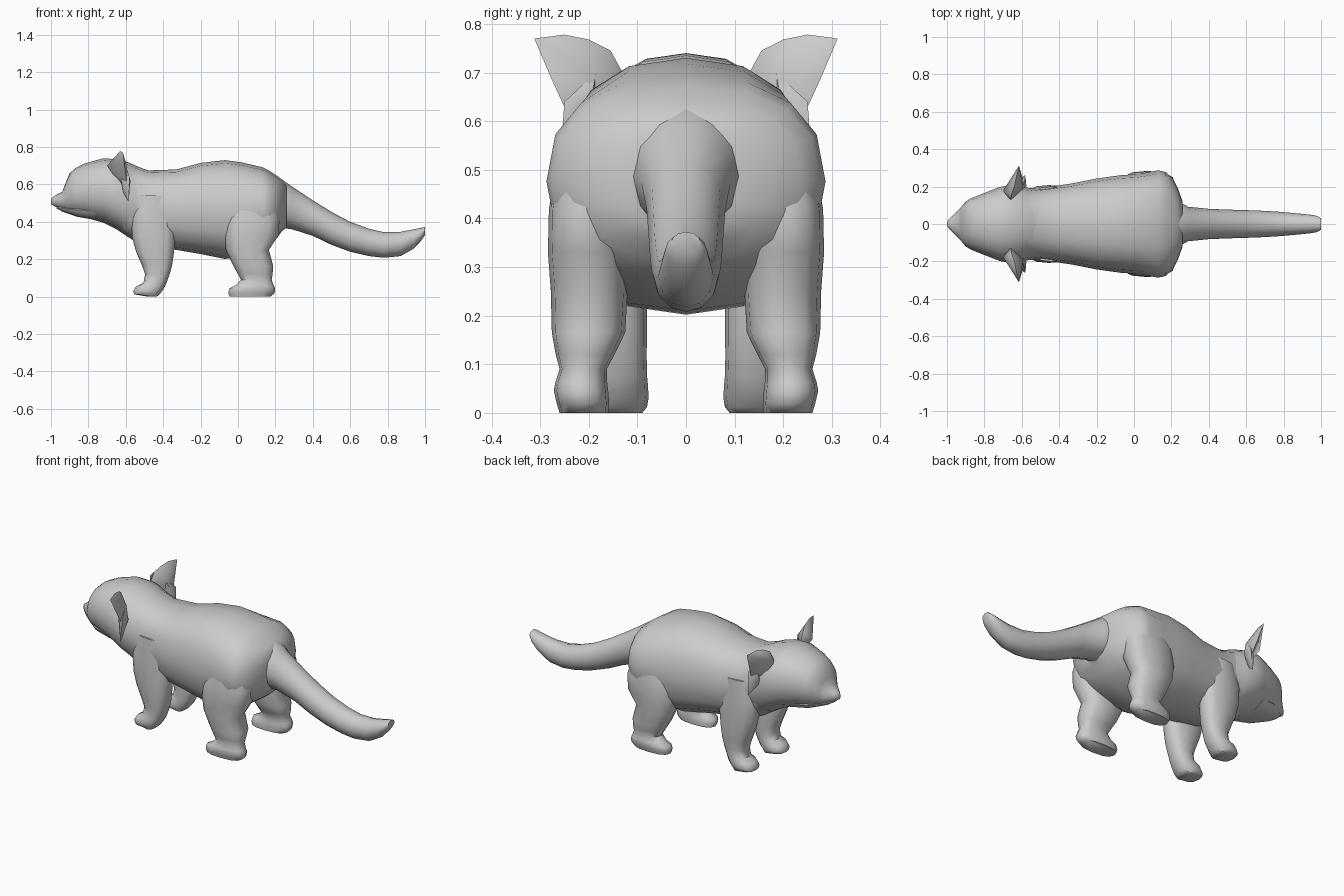
import bpy, bmesh, math
from mathutils import Vector


def finish(name, bm, angle=50):
    bmesh.ops.recalc_face_normals(bm, faces=bm.faces)
    me = bpy.data.meshes.new(name)
    bm.to_mesh(me)
    bm.free()
    ob = bpy.data.objects.new(name, me)
    bpy.context.collection.objects.link(ob)
    bpy.ops.object.select_all(action='DESELECT')
    ob.select_set(True)
    bpy.context.view_layer.objects.active = ob
    bpy.ops.object.shade_smooth_by_angle(angle=math.radians(angle))
    return ob


def oval(n, power):
    pts = []
    for i in range(n):
        a = 2 * math.pi * i / n
        c, s = math.cos(a), math.sin(a)
        pts.append((math.copysign(abs(c) ** (2 / power), c),
                    math.copysign(abs(s) ** (2 / power), s)))
    return pts


def loft(name, rings, angle=50):
    bm = bmesh.new()
    loops = [[bm.verts.new(p) for p in r] for r in rings]
    n = len(loops[0])
    for a, b in zip(loops, loops[1:]):
        for i in range(n):
            j = (i + 1) % n
            bm.faces.new((a[i], a[j], b[j], b[i]))
    bm.faces.new(loops[0])
    bm.faces.new(loops[-1])
    return finish(name, bm, angle)


def long_part(name, sections, n=16, power=2.3):
    # sections: x, top z, bottom z, half width
    return loft(name, [[(x, w * c, (t + b) / 2 + (t - b) / 2 * s)
                        for c, s in oval(n, power)] for x, t, b, w in sections])


def leg(name, sections, side):
    # sections: z, x range, y range
    return loft(name, [[((x0 + x1) / 2 + (x1 - x0) / 2 * c,
                         side * ((y0 + y1) / 2 + (y1 - y0) / 2 * s), z)
                        for c, s in oval(12, 2.6)]
                       for z, x0, x1, y0, y1 in sections])


def shell(name, rim, apexes, side):
    # closed fan shell: one rim, an apex on each face
    bm = bmesh.new()
    vs = [bm.verts.new((x, side * y, z)) for x, y, z in rim]
    for a in apexes:
        v = bm.verts.new((a[0], side * a[1], a[2]))
        for i in range(len(vs)):
            bm.faces.new((vs[i], vs[(i + 1) % len(vs)], v))
    return finish(name, bm, 60)


# Head, from nose to neck
long_part("head", [
    (-1.0, .525, .495, .012), (-.98, .54, .482, .035), (-.94, .56, .465, .075),
    (-.925, .60, .455, .09), (-.90, .66, .445, .12), (-.87, .688, .434, .138),
    (-.82, .712, .424, .158), (-.72, .74, .395, .197), (-.65, .735, .36, .212),
    (-.59, .72, .32, .197), (-.50, .68, .29, .185)], power=2.2)

# Lower jaw
long_part("jaw", [(-.97, .482, .472, .025), (-.94, .49, .455, .055),
                  (-.86, .50, .427, .11), (-.76, .50, .41, .13)], n=12)

# Trunk from neck to rump
long_part("body", [
    (-.62, .725, .34, .19), (-.55, .70, .295, .188), (-.48, .675, .27, .195),
    (-.33, .68, .25, .217), (-.20, .715, .228, .243), (-.07, .73, .202, .261),
    (.02, .718, .21, .267), (.13, .692, .26, .287), (.17, .672, .285, .278),
    (.21, .645, .315, .24), (.235, .627, .35, .19), (.26, .60, .37, .12)], power=2.4)

# Tail
long_part("tail", [
    (.12, .66, .40, .12), (.22, .637, .37, .13), (.29, .588, .36, .092),
    (.40, .515, .325, .081), (.50, .453, .277, .077), (.60, .40, .24, .074),
    (.70, .363, .217, .07), (.78, .345, .208, .065), (.87, .347, .217, .057),
    (.94, .36, .257, .05), (.98, .368, .30, .043), (1.0, .372, .33, .03)],
    n=12, power=2.0)

front_leg = [
    (.54, -.53, -.36, .10, .20), (.42, -.57, -.34, .09, .208),
    (.32, -.567, -.335, .083, .208), (.24, -.545, -.342, .08, .207),
    (.17, -.515, -.352, .08, .203), (.12, -.497, -.365, .081, .198),
    (.075, -.505, -.382, .08, .198), (.055, -.545, -.39, .078, .203),
    (.03, -.56, -.405, .077, .205), (.012, -.555, -.42, .08, .20),
    (0, -.48, -.435, .09, .19)]

hind_leg = [
    (.52, .0, .19, .15, .262), (.42, -.06, .222, .13, .282),
    (.33, -.075, .218, .12, .284), (.25, -.065, .165, .12, .278),
    (.165, -.025, .188, .125, .276), (.12, .0, .185, .147, .268),
    (.09, .015, .18, .163, .26), (.062, -.01, .19, .162, .269),
    (.045, -.045, .199, .16, .272), (.02, -.052, .196, .158, .266),
    (0, -.045, .175, .16, .26)]

# Ears: cupped shells
ear_rim = [(-.66, .125, .69), (-.655, .155, .745), (-.64, .20, .768),
           (-.63, .25, .778), (-.615, .312, .77), (-.605, .278, .69),
           (-.595, .246, .62), (-.63, .18, .60)]
ear_apexes = [(-.70, .178, .70), (-.592, .19, .69)]

# Pointed cheek tufts under the ears
tuft_rim = [(-.60, .185, .70), (-.58, .25, .64), (-.585, .26, .505), (-.615, .19, .56)]
tuft_apexes = [(-.625, .222, .62), (-.575, .20, .62)]

for side, label in ((1, "left"), (-1, "right")):
    leg("front_leg_" + label, front_leg, side)
    leg("hind_leg_" + label, hind_leg, side)
    shell("ear_" + label, ear_rim, ear_apexes, side)
    shell("cheek_tuft_" + label, tuft_rim, tuft_apexes, side)
